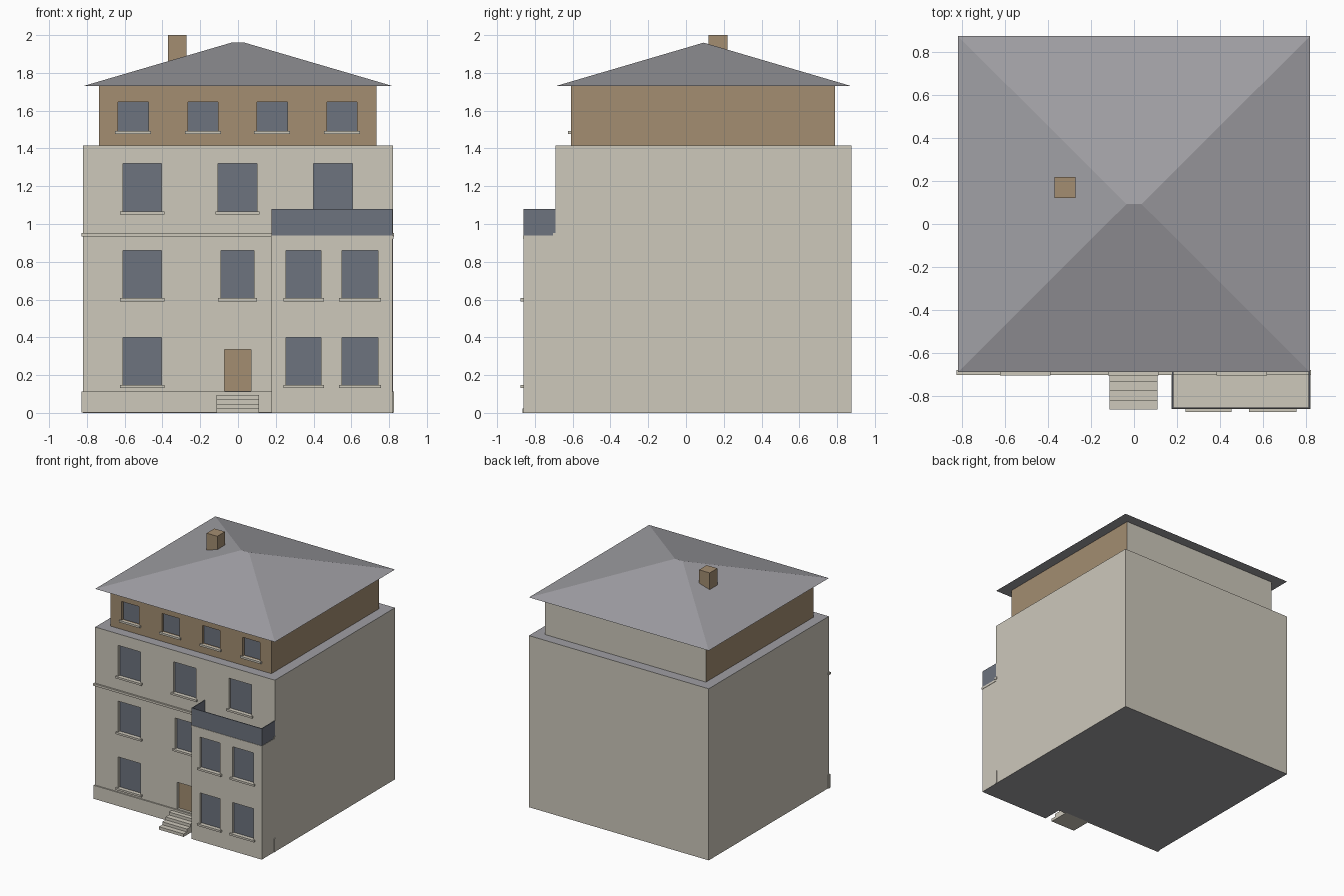
import bpy
import bmesh
from mathutils import Vector

if "Cube" in bpy.data.objects:
    bpy.data.objects.remove(bpy.data.objects["Cube"], do_unlink=True)


def srgb(c):
    c /= 255
    return c / 12.92 if c < 0.04 else ((c + 0.055) / 1.055) ** 2.4


def material(name, *rgb):
    m = bpy.data.materials.new(name)
    colour = (*map(srgb, rgb), 1)
    m.diffuse_color = colour
    m.use_nodes = True
    node = next(n for n in m.node_tree.nodes if n.type == 'BSDF_PRINCIPLED')
    node.inputs["Base Color"].default_value = colour
    node.inputs["Roughness"].default_value = 0.9
    return m


cream = material("cream_plaster", 205, 200, 187)
brown = material("brown_render", 163, 141, 113)
glass = material("slate_glass", 109, 115, 126)
slate = material("grey_roofing", 160, 159, 164)


def finish(name, bm, *mats):
    bmesh.ops.recalc_face_normals(bm, faces=bm.faces)
    me = bpy.data.meshes.new(name)
    bm.to_mesh(me)
    bm.free()
    for m in mats:
        me.materials.append(m)
    ob = bpy.data.objects.new(name, me)
    bpy.context.collection.objects.link(ob)
    return ob


def add_box(bm, x, y, z):
    vs = bmesh.ops.create_cube(bm, size=1)["verts"]
    for v in vs:
        v.co = Vector(r[0] + (r[1] - r[0]) * (c + 0.5)
                      for r, c in zip((x, y, z), v.co))


def box(name, x, y, z, *mats):
    bm = bmesh.new()
    add_box(bm, x, y, z)
    return finish(name, bm, *mats)


DEPTH = 0.022


def cut_openings(wall, front, openings):
    """Recess rectangular openings into the front of a wall."""
    bm = bmesh.new()
    for x, z in openings:
        add_box(bm, x, (front - 0.05, front + DEPTH), z)
    cutter = finish("opening_cutter", bm)
    cutter.hide_render = True
    mod = wall.modifiers.new("openings", 'BOOLEAN')
    mod.operation = 'DIFFERENCE'
    mod.solver = 'EXACT'
    mod.object = cutter
    bpy.context.view_layer.objects.active = wall
    bpy.ops.object.modifier_apply(modifier=mod.name)
    bpy.data.objects.remove(cutter, do_unlink=True)


def paint(ob, rule):
    for p in ob.data.polygons:
        p.material_index = rule(p.center, p.normal)


def sills(name, front, openings):
    bm = bmesh.new()
    for x, z in openings:
        add_box(bm, (x[0] - 0.015, x[1] + 0.015), (front - 0.015, front + 0.005),
                (z[0] - 0.014, z[0] + 0.002))
    finish(name, bm, cream)


# Main block with recessed windows and door
FRONT, BACK, SIDE, EAVE = -0.69, 0.875, 0.82, 1.415
ground, first, second = (0.145, 0.40), (0.605, 0.86), (1.065, 1.32)
left_x = (-0.61, -0.405)
windows = [(left_x, z) for z in (ground, first, second)]
windows += [((-0.09, 0.085), first), ((-0.105, 0.10), second), ((0.40, 0.605), second)]
door = ((-0.072, 0.07), (0.115, 0.335))
house = box("main_walls", (-SIDE, SIDE), (FRONT, BACK), (0, EAVE), cream, slate, glass, brown)
cut_openings(house, FRONT, windows + [door])


def main_rule(c, n):
    if c.z < 0.001 or c.z > EAVE - 0.001:
        return 1
    if n.y < -0.9 and c.y > FRONT + 0.01:
        return 3 if abs(c.x) < 0.05 and c.z < 0.4 else 2
    return 0


paint(house, main_rule)
sills("main_sills", FRONT, windows)

# Plinth and string course
box("plinth", (-0.828, 0.825), (-0.70, -0.68), (0.001, 0.112), cream)
box("string_course", (-0.828, 0.825), (-0.704, -0.68), (0.935, 0.953), cream)

# Projecting bay
BAY, BX = -0.86, (0.177, 0.819)
bay_windows = [(x, z) for x in ((0.255, 0.44), (0.55, 0.742)) for z in (ground, first)]
bay = box("bay_walls", BX, (BAY, FRONT + 0.001), (0, 0.935), cream, slate, glass)
cut_openings(bay, BAY, bay_windows)
paint(bay, lambda c, n: 1 if c.z < 0.001 else
      2 if n.y < -0.9 and c.y > BAY + 0.01 else 0)
sills("bay_sills", BAY, bay_windows)
box("bay_cornice", (BX[0] - 0.003, BX[1] + 0.003), (BAY - 0.003, FRONT), (0.92, 0.938), cream)

# Balcony parapet: three thin panels
T = 0.006
bm = bmesh.new()
add_box(bm, BX, (BAY, BAY + T), (0.938, 1.08))
for x in (BX[0], BX[1] - T):
    add_box(bm, (x, x + T), (BAY + T, FRONT), (0.938, 1.08))
finish("balcony_parapet", bm, glass)

# Entrance steps
bm = bmesh.new()
for i in range(4):
    add_box(bm, (-0.115, 0.11), (-0.865 + 0.043 * i, FRONT), (0.024 * i, 0.024 * (i + 1)))
finish("entrance_steps", bm, cream)

# Set-back attic storey, plastered at the rear
ATTIC = -0.61
attic_windows = [((x, x + 0.16), (1.49, 1.645)) for x in (-0.635, -0.266, 0.101, 0.47)]
attic = box("attic_walls", (-0.735, 0.732), (ATTIC, 0.79), (EAVE, 1.735), brown, cream, glass)
cut_openings(attic, ATTIC, attic_windows)
paint(attic, lambda c, n: 1 if n.y > 0.9 else
      2 if n.y < -0.9 and c.y > ATTIC + 0.01 else 0)
sills("attic_sills", ATTIC, attic_windows)

# Hipped roof with a short ridge
bm = bmesh.new()
corners = [bm.verts.new((x, y, 1.73)) for x, y in
           ((-SIDE, FRONT), (SIDE, FRONT), (SIDE, BACK), (-SIDE, BACK))]
ridge = [bm.verts.new((x, 0.093, 1.96)) for x in (-0.035, 0.035)]
a, b, c, d = corners
l, r = ridge
for face in ((a, b, r, l), (b, c, r), (c, d, l, r), (d, a, l), (d, c, b, a)):
    bm.faces.new(face)
finish("hipped_roof", bm, slate)

# Chimney
box("chimney", (-0.37, -0.273), (0.12, 0.22), (1.78, 2.0), brown)
